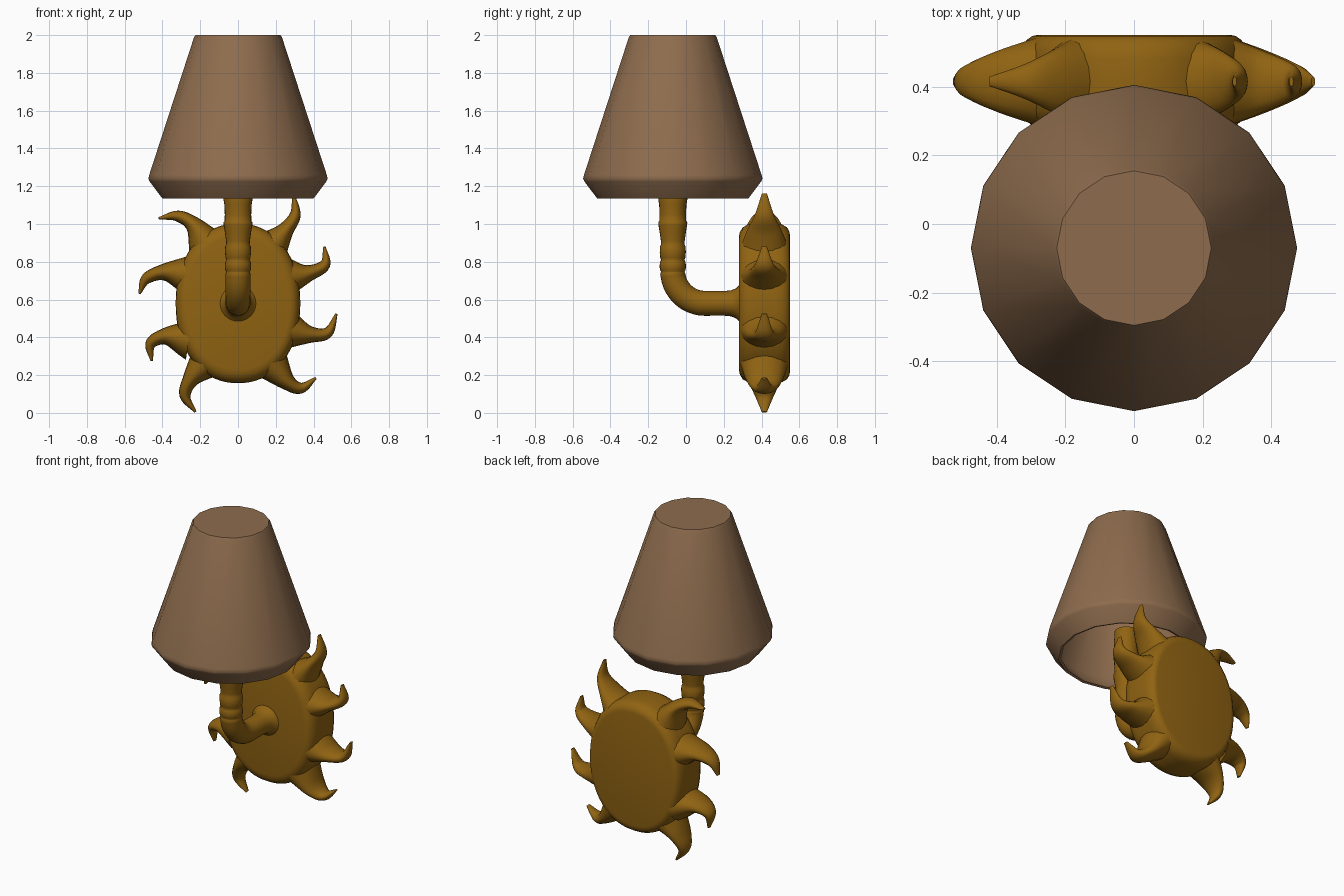
import bpy, bmesh, math
from mathutils import Vector

if "Cube" in bpy.data.objects:
    bpy.data.objects.remove(bpy.data.objects["Cube"])


def material(name, rgb):
    m = bpy.data.materials.new(name)
    m.diffuse_color = (*rgb, 1)
    m.use_nodes = True
    m.node_tree.nodes["Principled BSDF"].inputs["Base Color"].default_value = m.diffuse_color
    return m


BRASS = material("brass", (0.28, 0.125, 0.006))
FABRIC = material("shade_fabric", (0.27, 0.15, 0.075))


def loft(name, sections, segs, mat, power=2.0, angle=40):
    """Skin closed rings; each section is (centre, u axis, v axis)."""
    bm = bmesh.new()
    rings = []
    for c, u, v in sections:
        ring = []
        for i in range(segs):
            a = 2 * math.pi * i / segs
            ca, sa = math.cos(a), math.sin(a)
            k = (abs(ca) ** power + abs(sa) ** power) ** (-1 / power)
            ring.append(bm.verts.new(Vector(c) + Vector(u) * ca * k + Vector(v) * sa * k))
        rings.append(ring)
    for a, b in zip(rings, rings[1:]):
        for i in range(segs):
            j = (i + 1) % segs
            bm.faces.new((a[i], a[j], b[j], b[i]))
    bm.faces.new(rings[0])
    bm.faces.new(rings[-1])
    bmesh.ops.recalc_face_normals(bm, faces=bm.faces)
    me = bpy.data.meshes.new(name)
    bm.to_mesh(me)
    bm.free()
    me.materials.append(mat)
    me.shade_smooth()
    me.set_sharp_from_angle(angle=math.radians(angle))
    ob = bpy.data.objects.new(name, me)
    bpy.context.collection.objects.link(ob)
    return ob


def spline(points, steps):
    """Catmull-Rom samples through the points."""
    p = [2 * points[0] - points[1]] + points + [2 * points[-1] - points[-2]]
    out = []
    for i in range(1, len(p) - 2):
        a, b, c, d = p[i - 1:i + 3]
        for s in range(steps):
            t = s / steps
            out.append(0.5 * (2 * b + (c - a) * t + (2 * a - 5 * b + 4 * c - d) * t * t
                              + (3 * b - a - 3 * c + d) * t ** 3))
    return out + [points[-1]]


# Shade: 16-sided cone with an inturned lower edge, hollow inside
SHADE_Y = -0.07
shade_profile = [(0.215, 1.98), (0.45, 1.243), (0.385, 1.14), (0.40, 1.135), (0.468, 1.225),
                 (0.475, 1.24), (0.470, 1.26), (0.233, 1.988), (0.225, 2.0)]
loft("lamp_shade", [((0, SHADE_Y, z), (r, 0, 0), (0, r, 0)) for r, z in shade_profile],
     16, FABRIC, angle=50)

# Wall plate: rounded upright oval slab
plate_profile = [(0.28, 0.83), (0.285, 0.89), (0.30, 0.95), (0.33, 0.99), (0.36, 1.0),
                 (0.48, 1.0), (0.51, 0.985), (0.535, 0.95), (0.547, 0.90), (0.55, 0.86)]
loft("wall_plate", [((0, y, 0.58), (0.33 * s, 0, 0), (0, 0, 0.423 * s)) for y, s in plate_profile],
     64, BRASS, power=2.15)

# Eight curling rays around the plate: root, shoulder, bend, tip as (x, z)
RAY_Y = 0.415
rays = [
    [(-0.16, 0.88), (-0.235, 0.995), (-0.32, 1.042), (-0.42, 1.03)],
    [(0.16, 0.86), (0.25, 0.965), (0.303, 1.05), (0.293, 1.16)],
    [(0.26, 0.72), (0.37, 0.738), (0.46, 0.785), (0.458, 0.88)],
    [(0.26, 0.44), (0.38, 0.415), (0.475, 0.425), (0.522, 0.525)],
    [(0.16, 0.28), (0.26, 0.165), (0.335, 0.132), (0.413, 0.185)],
    [(-0.15, 0.29), (-0.248, 0.18), (-0.28, 0.09), (-0.225, 0.005)],
    [(-0.26, 0.39), (-0.385, 0.405), (-0.462, 0.365), (-0.457, 0.275)],
    [(-0.26, 0.73), (-0.39, 0.745), (-0.485, 0.71), (-0.522, 0.63)],
]
sizes = [(0.11, 0.135), (0.046, 0.092), (0.029, 0.05), (0.006, 0.014)]
for n, pts in enumerate(rays):
    path = spline([Vector((*p, *s)) for p, s in zip(pts, sizes)], 7)
    sections = []
    for i, q in enumerate(path):
        t = path[min(i + 1, len(path) - 1)] - path[max(i - 1, 0)]
        side = Vector((-t[1], 0, t[0])).normalized() * q[2]
        sections.append(((q[0], RAY_Y, q[1]), side, (0, q[3], 0)))
    loft(f"plate_ray_{n + 1}", sections, 16, BRASS, angle=60)

# Arm: flared root, quarter bend, then a ringed upright stem
arm = [((0, y, 0.58), (r, 0, 0), (0, 0, r))
       for y, r in [(0.31, 0.13), (0.285, 0.10), (0.265, 0.08), (0.24, 0.069), (0.2, 0.065)]]
BEND = 0.17
for i in range(13):
    a = math.pi / 2 * i / 12
    c = (0, SHADE_Y + BEND * (1 - math.sin(a)), 0.58 + BEND * (1 - math.cos(a)))
    r = 0.066
    arm.append((c, (r, 0, 0), (0, r * math.sin(a), r * math.cos(a))))
stem = [(0.744, 0.063), (0.749, 0.063), (0.757, 0.068), (0.78, 0.070), (0.80, 0.067),
        (0.81, 0.061), (0.82, 0.066), (0.85, 0.069), (0.88, 0.068), (0.893, 0.062),
        (0.91, 0.063), (0.96, 0.070), (0.995, 0.076), (1.008, 0.077), (1.017, 0.071),
        (1.05, 0.070), (1.10, 0.072), (1.13, 0.077), (1.15, 0.075), (1.30, 0.070)]
arm[-1] = ((0, SHADE_Y, 0.735), (0.067, 0, 0), (0, 0.067, 0))
arm += [((0, SHADE_Y, z), (r, 0, 0), (0, r, 0)) for z, r in stem]
# Keep the ring axes turning the same way as the path bends upward
arm = [(c, u, v if k < 5 else (v[0], -abs(v[1]) if k < 5 else v[1], v[2]))
       for k, (c, u, v) in enumerate(arm)]
loft("lamp_arm", arm, 24, BRASS, angle=60)
